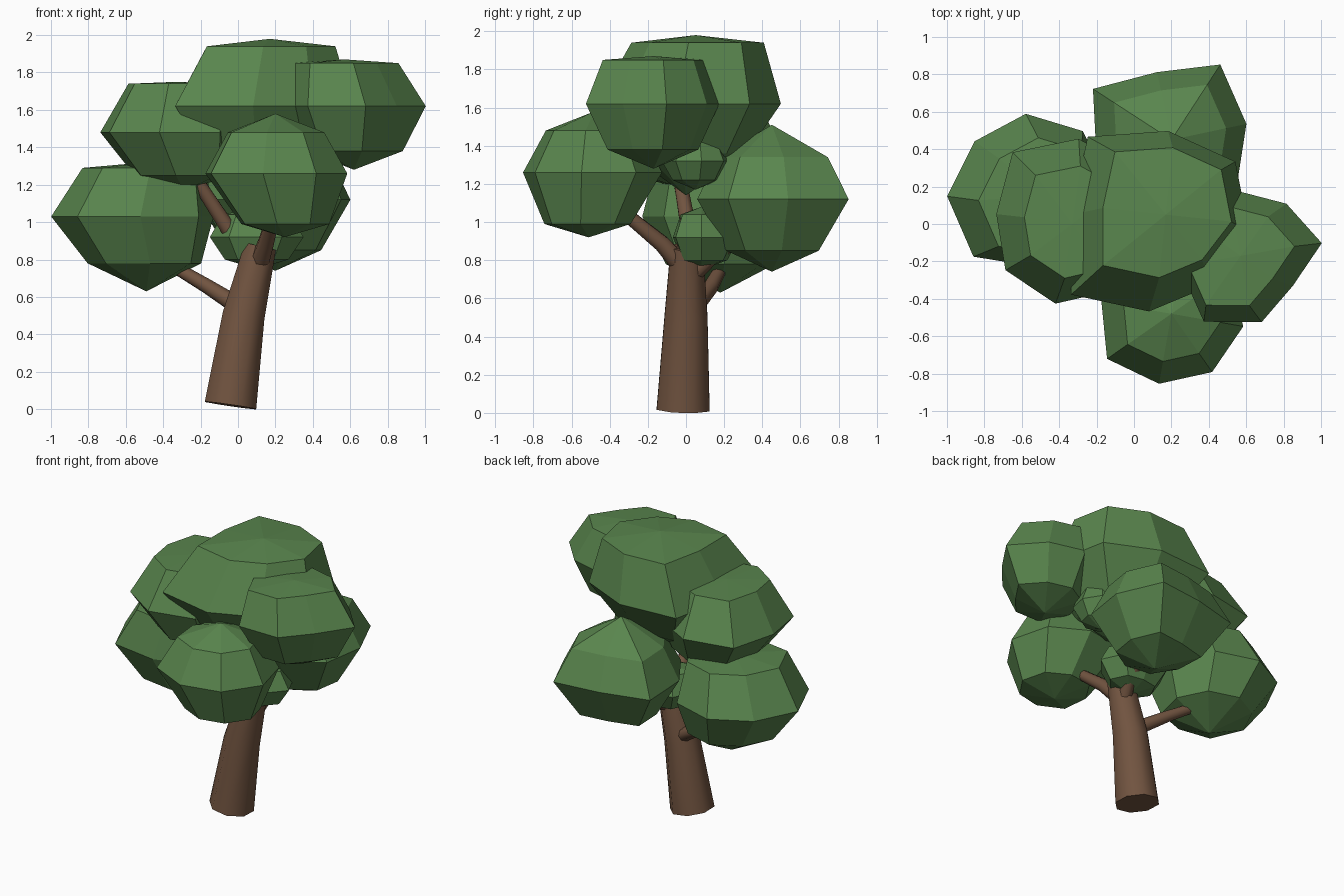
import bpy, bmesh, math
from mathutils import Vector

cube = bpy.data.objects.get("Cube")
if cube:
    bpy.data.objects.remove(cube, do_unlink=True)


def make_material(name, color):
    mat = bpy.data.materials.new(name)
    mat.use_nodes = True
    mat.diffuse_color = color
    mat.node_tree.nodes["Principled BSDF"].inputs["Base Color"].default_value = color
    return mat


bark = make_material("brown bark", (0.165, 0.088, 0.051, 1))
leaf = make_material("leaf green", (0.1, 0.235, 0.075, 1))


def finish(bm, name, mat):
    bmesh.ops.recalc_face_normals(bm, faces=bm.faces[:])
    mesh = bpy.data.meshes.new(name)
    bm.to_mesh(mesh)
    bm.free()
    mesh.materials.append(mat)
    obj = bpy.data.objects.new(name, mesh)
    bpy.context.collection.objects.link(obj)
    return obj


def bridge(bm, lower, upper):
    """Join two rings of equal size with quads."""
    count = len(lower)
    for i in range(count):
        j = (i + 1) % count
        bm.faces.new((lower[i], lower[j], upper[j], upper[i]))


def tube(name, path, radii, sides=8):
    """Tapered limb following a path, with closed ends."""
    bm = bmesh.new()
    points = [Vector(p) for p in path]
    rings = []
    for k, point in enumerate(points):
        tangent = points[min(k + 1, len(points) - 1)] - points[max(k - 1, 0)]
        turn = Vector((0, 0, 1)).rotation_difference(tangent)
        ring = []
        for i in range(sides):
            a = math.tau * (i + 0.5) / sides
            offset = Vector((math.cos(a), math.sin(a), 0)) * radii[k]
            ring.append(bm.verts.new(point + turn @ offset))
        rings.append(ring)
    for lower, upper in zip(rings, rings[1:]):
        bridge(bm, lower, upper)
    bm.faces.new(rings[0])
    bm.faces.new(rings[-1])
    obj = finish(bm, name, bark)
    bpy.ops.object.select_all(action="DESELECT")
    obj.select_set(True)
    bpy.context.view_layer.objects.active = obj
    bpy.ops.object.shade_smooth_by_angle(angle=math.radians(50))


def clump(name, center, heights, radii, turn=0, low=0.68, high=0.73,
          low_lean=(0, 0), high_lean=(0, 0)):
    """Faceted leaf mass: bottom tip, lower ring, widest ring, upper ring, top tip."""
    bm = bmesh.new()
    middle = Vector(center)
    below, above = middle + Vector(low_lean), middle + Vector(high_lean)
    bottom = bm.verts.new((*below, heights[0]))
    top = bm.verts.new((*above, heights[-1]))
    rings = []
    for z, scale, mid in zip(heights[1:-1], (low, 1, high), (below, middle, above)):
        ring = []
        for i, radius in enumerate(radii):
            a = math.tau * i / len(radii) + math.radians(turn)
            ring.append(bm.verts.new((mid.x + radius * scale * math.cos(a),
                                      mid.y + radius * scale * math.sin(a), z)))
        rings.append(ring)
    for lower, upper in zip(rings, rings[1:]):
        bridge(bm, lower, upper)
    for tip, ring in ((bottom, rings[0]), (top, rings[-1])):
        for i in range(len(ring)):
            bm.faces.new((tip, ring[i - 1], ring[i]))
    bmesh.ops.triangulate(bm, faces=[f for f in bm.faces if len(f.verts) > 3])
    finish(bm, name, leaf)


# Leaning trunk and its limbs
tube("trunk", [(-0.04, -0.015, 0.02), (0.03, 0, 0.5), (0.12, 0.005, 0.87)],
     [0.15, 0.122, 0.092])
tube("lower_right_branch", [(0.02, 0.03, 0.54), (-0.17, 0.13, 0.66), (-0.44, 0.22, 0.82)],
     [0.05, 0.04, 0.03])
tube("upper_right_branch", [(0.09, 0.03, 0.77), (-0.03, 0.02, 0.93), (-0.25, -0.04, 1.27)],
     [0.055, 0.045, 0.035])
tube("front_branch", [(0.11, -0.02, 0.77), (0.15, -0.13, 0.89), (0.2, -0.35, 1.07)],
     [0.055, 0.045, 0.035])
tube("back_branch", [(0.11, 0.03, 0.72), (0.15, 0.14, 0.82), (0.2, 0.38, 0.98)],
     [0.05, 0.04, 0.03])
tube("crown_branch", [(0.12, 0, 0.8), (0.14, 0.01, 1.02)], [0.06, 0.045])

# Large leaf masses
clump("top_leaves", (0.13, 0), (1.14, 1.36, 1.62, 1.94, 1.98),
      (0.49, 0.53, 0.5, 0.6, 0.47, 0.6, 0.47, 0.43), turn=-6,
      low=0.64, high=0.72, high_lean=(0.04, 0.05))
clump("left_leaves", (0.62, -0.17), (1.28, 1.38, 1.62, 1.85, 1.87),
      (0.39, 0.34, 0.35, 0.36, 0.38, 0.43, 0.36, 0.28), turn=10,
      high=0.75, high_lean=(-0.05, 0))
clump("front_leaves", (0.2, -0.48), (0.92, 0.99, 1.26, 1.48, 1.58),
      (0.39, 0.38, 0.36, 0.38, 0.38, 0.42, 0.38, 0.38), turn=-10,
      low=0.62, high=0.68, low_lean=(0.05, -0.03))
clump("upper_right_leaves", (-0.36, 0), (1.17, 1.25, 1.48, 1.74, 1.75),
      (0.38, 0.47, 0.46, 0.48, 0.38, 0.41, 0.43, 0.44), turn=-8,
      low=0.7, high=0.68, low_lean=(0.07, 0), high_lean=(0.03, 0))
clump("lower_right_leaves", (-0.55, 0.18), (0.63, 0.78, 1.03, 1.29, 1.32),
      (0.42, 0.42, 0.41, 0.4, 0.45, 0.47, 0.41, 0.45), turn=4,
      low=0.7, high=0.76, low_lean=(0.06, 0), high_lean=(0.06, -0.03))
clump("back_leaves", (0.2, 0.45), (0.74, 0.85, 1.12, 1.34, 1.51),
      (0.41, 0.48, 0.37, 0.5, 0.41, 0.42, 0.4, 0.42), turn=12, low=0.61)

# Small tufts filling the fork and the gap under the crown
clump("fork_tuft", (0.1, 0.08), (0.75, 0.8, 0.92, 1.04, 1.08),
      (0.25, 0.24, 0.2, 0.24, 0.25, 0.21, 0.14, 0.19))
clump("crown_tuft", (0.33, 0.05), (1.17, 1.22, 1.32, 1.43, 1.46), (0.18,) * 8, turn=10)
